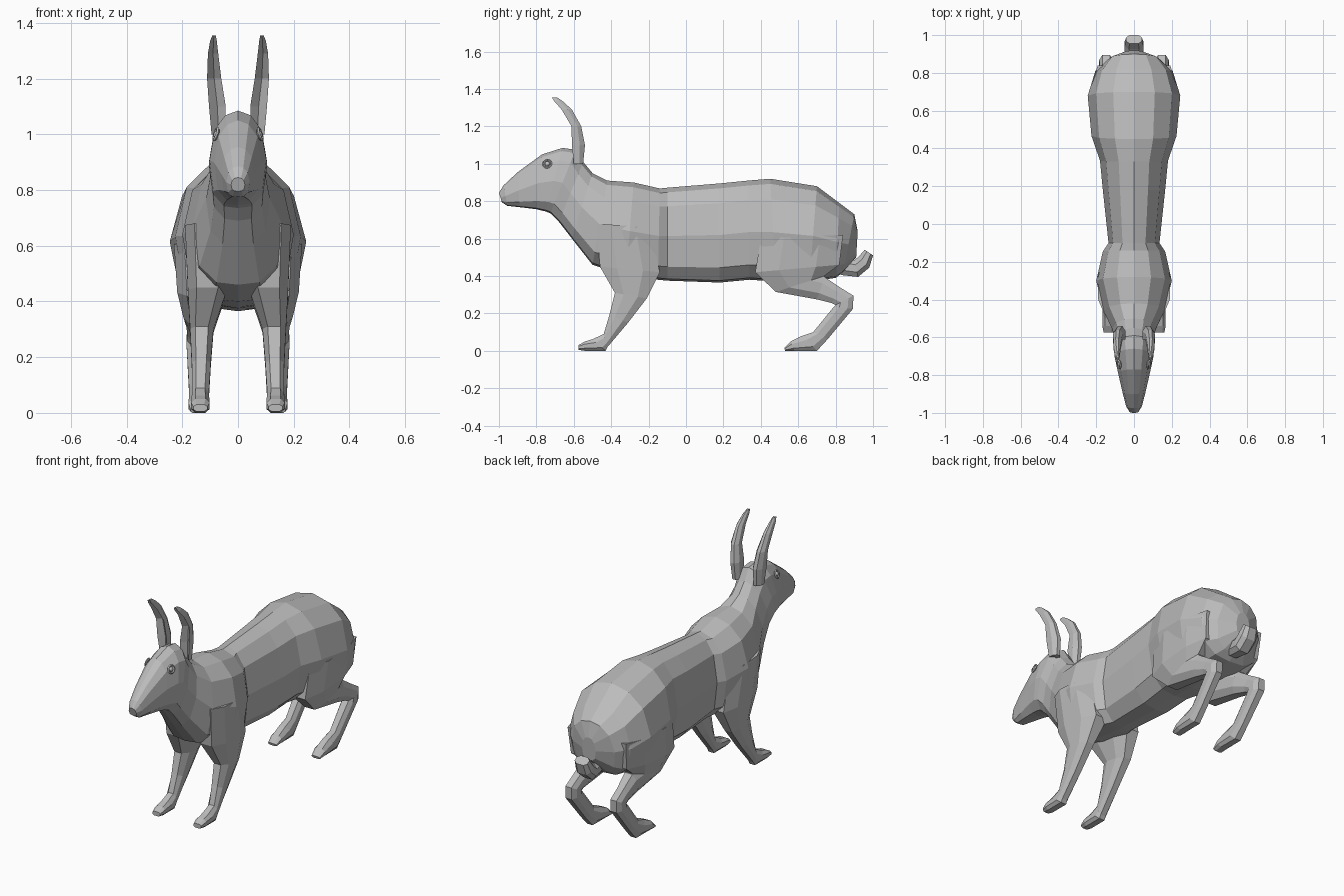
import bpy, bmesh, math
from mathutils import Vector

if "Cube" in bpy.data.objects:
    bpy.data.objects.remove(bpy.data.objects["Cube"], do_unlink=True)

grey = bpy.data.materials.new("warm_grey")
grey.use_nodes = True
grey.diffuse_color = (0.5, 0.5, 0.5, 1)
grey.node_tree.nodes["Principled BSDF"].inputs["Base Color"].default_value = (0.5, 0.5, 0.5, 1)


def finish(name, bm):
    bmesh.ops.recalc_face_normals(bm, faces=bm.faces)
    mesh = bpy.data.meshes.new(name)
    bm.to_mesh(mesh)
    bm.free()
    mesh.materials.append(grey)
    obj = bpy.data.objects.new(name, mesh)
    bpy.context.collection.objects.link(obj)
    return obj


def loft(name, rings):
    """Skin a list of rings of points and cap both ends."""
    bm = bmesh.new()
    rows = [[bm.verts.new(p) for p in ring] for ring in rings]
    n = len(rows[0])
    for a, b in zip(rows, rows[1:]):
        for i in range(n):
            j = (i + 1) % n
            bm.faces.new((a[i], a[j], b[j], b[i]))
    bm.faces.new(rows[0])
    bm.faces.new(rows[-1])
    return finish(name, bm)


def section(profile, a, b, xc, hw):
    """Ring between side-view points a and b; profile holds (width, height) shares."""
    half = [(w, t) for w, t in profile]
    full = half + [(-w, t) for w, t in reversed(half) if w > 0]
    return [(xc + w * hw, b[0] + (a[0] - b[0]) * t, b[1] + (a[1] - b[1]) * t)
            for w, t in full]


TRUNK = [(0, 1), (.45, .95), (.82, .80), (1, .48), (.86, .15), (.48, .02), (0, 0)]
LIMB = [(.55, 1), (1, .72), (1, .28), (.55, 0)]

# Trunk, neck and head: upper (y, z), lower (y, z), half width
body = [
    ((.918, .64), (.91, .50), .045),
    ((.90, .73), (.84, .42), .14),
    ((.82, .79), (.80, .39), .205),
    ((.70, .88), (.66, .37), .245),
    ((.45, .92), (.48, .37), .225),
    ((.33, .91), (.34, .38), .18),
    ((.18, .895), (.18, .365), .165),
    ((-.10, .872), (-.10, .375), .135),
    ((-.14, .868), (-.15, .38), .165),
    ((-.28, .90), (-.32, .40), .20),
    ((-.42, .91), (-.50, .46), .16),
    ((-.50, .95), (-.61, .60), .115),
    ((-.55, 1.01), (-.68, .69), .10),
    ((-.59, 1.075), (-.725, .735), .105),
    ((-.66, 1.085), (-.75, .745), .102),
    ((-.77, 1.05), (-.80, .757), .085),
    ((-.90, .955), (-.89, .768), .06),
    ((-.975, .885), (-.955, .775), .042),
    ((-1.0, .845), (-.985, .795), .025),
]
loft("body_and_head", [section(TRUNK, a, b, 0, w) for a, b, w in body])

# Legs: front (y, z), back (y, z), centre x, half width
front_leg = [
    ((-.48, .68), (-.19, .66), .115, .075),
    ((-.46, .45), (-.14, .42), .110, .070),
    ((-.38, .31), (-.21, .28), .130, .042),
    ((-.41, .19), (-.31, .15), .132, .034),
    ((-.44, .09), (-.42, .02), .135, .030),
    ((-.50, .062), (-.43, 0), .135, .033),
    ((-.54, .05), (-.54, 0), .135, .033),
    ((-.575, .03), (-.575, .005), .135, .025),
]
hind_leg = [
    ((.40, .60), (.84, .62), .145, .085),
    ((.37, .42), (.82, .46), .140, .078),
    ((.48, .315), (.74, .40), .135, .060),
    ((.70, .275), (.74, .395), .140, .045),
    ((.78, .255), (.83, .335), .146, .036),
    ((.80, .245), (.895, .295), .148, .036),
    ((.79, .235), (.893, .225), .148, .036),
    ((.68, .10), (.76, .065), .145, .031),
    ((.62, .08), (.70, 0), .143, .033),
    ((.56, .05), (.58, 0), .143, .035),
    ((.525, .015), (.53, 0), .143, .027),
]

# Ears: z, inner x, outer x, front y, back y (hollow at the front)
ear = [
    (1.00, .045, .095, -.60, -.55),
    (1.10, .044, .104, -.61, -.54),
    (1.20, .060, .111, -.612, -.56),
    (1.29, .071, .108, -.665, -.61),
    (1.335, .076, .100, -.705, -.66),
    (1.355, .080, .092, -.718, -.69),
]


def ear_ring(z, xi, xo, yf, yb, s):
    xm, d = (xi + xo) / 2, yb - yf
    pts = [(xi, yf), (xm, yf + d * .45), (xo, yf), (xo, yf + d * .6),
           (xm + (xo - xm) * .4, yb), (xm - (xm - xi) * .4, yb), (xi, yf + d * .6)]
    return [(s * x, y, z) for x, y in pts]


for side, s in (("left", 1), ("right", -1)):
    for part, rows in (("front_leg", front_leg), ("hind_leg", hind_leg)):
        loft(f"{side}_{part}", [section(LIMB, a, b, s * x, w) for a, b, x, w in rows])
    loft(f"{side}_ear", [ear_ring(*row, s) for row in ear])

    # Eye: raised rim with a small ball inside
    place = Vector((s * .079, -.742, 1.0))
    turn = Vector((s, -.22, .35)).to_track_quat('Z', 'Y').to_euler()
    bpy.ops.mesh.primitive_torus_add(major_segments=12, minor_segments=4, location=place,
                                     rotation=turn, major_radius=.021, minor_radius=.006)
    rim = bpy.context.object
    rim.name = f"{side}_eye_rim"
    rim.data.materials.append(grey)
    bpy.ops.mesh.primitive_uv_sphere_add(segments=10, ring_count=6, radius=.014,
                                         location=place, rotation=turn)
    ball = bpy.context.object
    ball.name = f"{side}_eye"
    ball.scale.z = .6
    ball.data.materials.append(grey)

# Upturned tail
tail = [
    ((.80, .53), (.80, .43), .035),
    ((.86, .495), (.83, .405), .04),
    ((.90, .485), (.92, .395), .05),
    ((.925, .505), (.98, .445), .05),
    ((.955, .54), (1.0, .51), .042),
]
loft("tail", [section(LIMB, a, b, 0, w) for a, b, w in tail])
